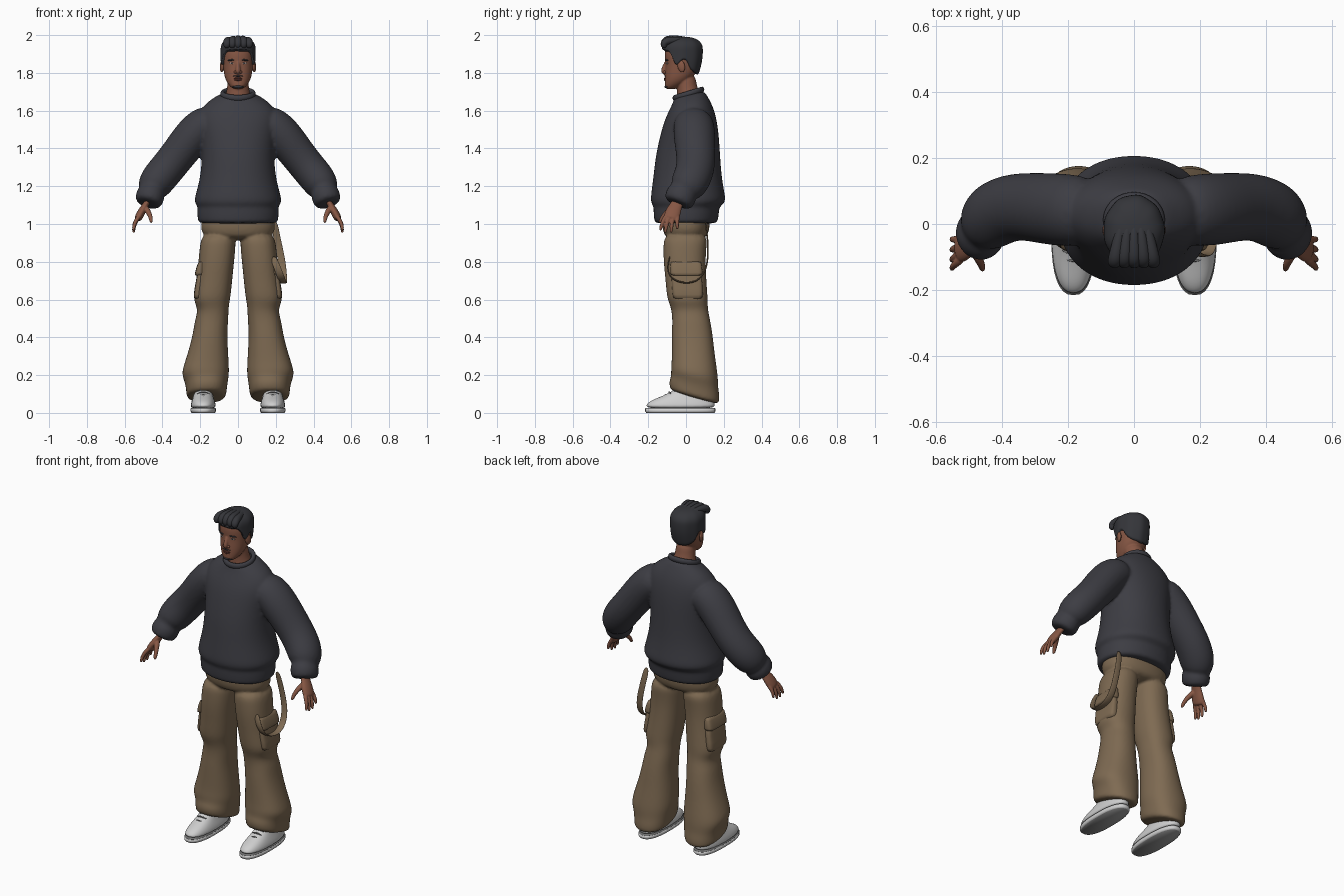
import bpy, bmesh, math
from mathutils import Vector


def material(name, rgb):
    m = bpy.data.materials.new(name)
    m.diffuse_color = (*rgb, 1)
    return m


KNIT = material("charcoal knit", (0.046, 0.046, 0.056))
CLOTH = material("khaki cloth", (0.21, 0.145, 0.085))
SKIN = material("brown skin", (0.24, 0.095, 0.058))
HAIR = material("black hair", (0.035, 0.036, 0.042))
SHOE = material("white leather", (0.62, 0.62, 0.62))
SOLE = material("grey rubber", (0.3, 0.3, 0.3))
LIP = material("dark lip", (0.14, 0.045, 0.035))
EYE = material("eye white", (0.36, 0.29, 0.26))
SEAM = material("dark lace", (0.16, 0.16, 0.16))


def ring(c, u, v, n=16, p=2.0):
    """Superellipse ring around c, spanned by half axes u and v."""
    pts = []
    for i in range(n):
        a = 2 * math.pi * i / n
        ca, sa = math.cos(a), math.sin(a)
        pts.append(Vector(c) + u * math.copysign(abs(ca) ** (2 / p), ca)
                   + v * math.copysign(abs(sa) ** (2 / p), sa))
    return pts


def stack(levels, s=1, n=16, p=2.0):
    """Level rings from (x, y, z, rx, ry, slope along y)."""
    return [ring((x * s, y, z), Vector((rx, 0, 0)), Vector((0, ry, k * ry)), n, p)
            for x, y, z, rx, ry, k in levels]


def tube(path, ref, s=1, n=12, flat=1.0):
    """Rings square to a path of (x, y, z, r); flat scales the second axis."""
    pts = [Vector((q[0] * s, q[1], q[2])) for q in path]
    out = []
    for i, q in enumerate(path):
        t = (pts[min(i + 1, len(pts) - 1)] - pts[max(i - 1, 0)]).normalized()
        u = (Vector(ref) - t * t.dot(Vector(ref))).normalized()
        out.append(ring(pts[i], u * q[3], t.cross(u) * q[3] * flat, n))
    return out


def finish(name, bm, mat, sub=0):
    bmesh.ops.recalc_face_normals(bm, faces=bm.faces)
    me = bpy.data.meshes.new(name)
    bm.to_mesh(me)
    bm.free()
    for f in me.polygons:
        f.use_smooth = True
    me.materials.append(mat)
    ob = bpy.data.objects.new(name, me)
    bpy.context.collection.objects.link(ob)
    if sub:
        ob.modifiers.new("round", 'SUBSURF').levels = sub
        ob.modifiers["round"].render_levels = sub
    return ob


def loft(name, ringsets, mat, sub=2, voxel=0.0, smooth=3, closed=False):
    """Skin each ring set; a voxel size fuses the sets into one surface."""
    bm = bmesh.new()
    for rings in ringsets:
        vs = [[bm.verts.new(p) for p in r] for r in rings]
        n = len(vs[0])
        for a, b in zip(vs, vs[1:] + vs[:1] if closed else vs[1:]):
            for i in range(n):
                bm.faces.new((a[i], a[(i + 1) % n], b[(i + 1) % n], b[i]))
        if not closed:
            bm.faces.new(vs[0])
            bm.faces.new(vs[-1])
    ob = finish(name, bm, mat, sub)
    if voxel:
        m = ob.modifiers.new("fuse", 'REMESH')
        m.mode, m.voxel_size, m.use_smooth_shade = 'VOXEL', voxel, True
        m = ob.modifiers.new("soften", 'SMOOTH')
        m.factor, m.iterations = 0.5, smooth
    return ob


def blob(name, loc, size, mat, rot=(0, 0, 0)):
    bm = bmesh.new()
    bmesh.ops.create_uvsphere(bm, u_segments=16, v_segments=10, radius=1)
    ob = finish(name, bm, mat)
    ob.location, ob.scale, ob.rotation_euler = loc, size, rot
    return ob


# Sweater: body with hem band, two ballooning sleeves with cuffs
body = stack([(0, 0, 1.0, .208, .163, 0), (0, 0, 1.015, .215, .17, 0), (0, .002, 1.075, .218, .176, 0),
              (0, .003, 1.092, .214, .175, 0), (0, .012, 1.115, .236, .202, 0), (0, .01, 1.16, .225, .196, 0),
              (0, .008, 1.25, .2, .182, 0), (0, .01, 1.36, .192, .172, 0), (0, .018, 1.46, .2, .158, 0),
              (0, .024, 1.54, .215, .142, 0), (0, .028, 1.6, .205, .122, .05), (0, .027, 1.645, .165, .1, .1),
              (0, .02, 1.675, .115, .085, .2), (0, .015, 1.69, .085, .075, .25)], n=24, p=2.15)
sleeve = [(.12, .035, 1.55, .1), (.19, .042, 1.52, .112), (.25, .045, 1.455, .112), (.31, .052, 1.375, .106),
          (.37, .052, 1.3, .104), (.425, .03, 1.235, .105), (.452, .0, 1.19, .094), (.457, -.014, 1.172, .072),
          (.461, -.022, 1.158, .086), (.474, -.04, 1.12, .081), (.479, -.047, 1.104, .066)]
loft("sweater", [body] + [tube(sleeve, (0, 1, 0), s, 16, .92) for s in (-1, 1)], KNIT, 2, .009, 4)

# Ribbed neck band
collar = []
for i in range(24):
    a = 2 * math.pi * i / 24
    d = Vector((math.cos(a), math.sin(a), 0))
    c = Vector((d.x * .083, .013 + d.y * .073, 1.689 + d.y * .022))
    collar.append(ring(c, d * .013, Vector((0, 0, .018)), 8))
loft("neck_band", [collar], KNIT, 1, closed=True)

# Trousers: hips and two wide legs with knee folds and stacked hems
leg = [(.1, 0, .96, .09, .118, 0), (.108, -.006, .88, .097, .116, 0), (.115, -.008, .8, .096, .113, 0),
       (.125, .0, .7, .096, .11, 0), (.137, .006, .62, .1, .11, 0), (.138, .012, .585, .094, .105, 0),
       (.131, .02, .545, .082, .098, 0), (.14, .028, .49, .09, .102, 0), (.148, .033, .42, .092, .11, -.05),
       (.157, .038, .33, .106, .115, -.1), (.168, .044, .25, .122, .122, -.15), (.173, .045, .205, .128, .127, -.2),
       (.168, .046, .165, .116, .126, -.25), (.167, .044, .13, .11, .136, -.28), (.168, .045, .1, .108, .134, -.28),
       (.17, .047, .076, .098, .126, -.28)]
hips = stack([(0, 0, 1.06, .19, .125, 0), (0, 0, 1.0, .2, .128, 0), (0, 0, .95, .196, .122, 0),
              (0, 0, .915, .15, .095, 0)], n=20, p=2.3)
loft("trousers", [hips] + [stack(leg, s, 16, 2.3) for s in (-1, 1)], CLOTH, 2, .008, 3)

# Cargo pockets with flaps, fly seam
for s in (-1, 1):
    loft("cargo_pocket", [stack([(.203, .01, .6, .025, .075, 0), (.207, .01, .615, .032, .082, 0),
                                 (.198, .005, .7, .024, .082, 0), (.192, .0, .79, .018, .08, 0)], s, 16, 4)], CLOTH, 1)
    loft("pocket_flap", [stack([(.2, .003, .725, .03, .086, 0), (.199, .003, .735, .031, .087, 0),
                                (.192, .0, .795, .022, .083, 0), (.19, .0, .803, .014, .08, 0)], s, 16, 4)], CLOTH, 1)

# Hanging strap looped on the left hip
strap = [(.19, .1, 1.02, .02), (.205, .115, .93, .02), (.228, .118, .83, .021), (.238, .105, .75, .022),
         (.24, .065, .7, .022), (.24, .01, .685, .022), (.235, -.05, .695, .022), (.225, -.09, .725, .021),
         (.205, -.1, .775, .02), (.185, -.085, .83, .018)]
loft("hip_strap", [tube(strap, (1, 0, 0), 1, 8, .22)], CLOTH, 2)

# Shoes: sole, upper, toe cap line, laces
for s in (-1, 1):
    sole = loft("sole", [stack([(.184, -.03, 0, .062, .18, 0), (.184, -.03, .008, .067, .186, 0),
                                (.184, -.03, .022, .067, .186, 0)], s, 32, 2.5)], SHOE, 0)
    sole.data.materials.append(SOLE)
    for f in sole.data.polygons:
        if f.normal.z < -.9:
            f.material_index = 1
    loft("sole_seam", [stack([(.184, -.03, .02, .066, .184, 0), (.184, -.03, .025, .066, .184, 0)], s, 32, 2.5)], SEAM, 0)
    loft("shoe_upper", [stack([(.184, -.03, .02, .067, .186, 0), (.184, -.029, .045, .067, .184, 0),
                               (.184, -.018, .068, .06, .166, 0), (.184, .012, .092, .052, .13, 0),
                               (.183, .035, .12, .047, .1, 0), (.182, .045, .15, .043, .08, 0)], s, 20, 2.4)], SHOE, 2)
    for y, z, w in ((-.135, .083, .032), (-.112, .096, .034), (-.09, .111, .034), (-.07, .126, .033)):
        lace = [(.184 + w * k, y + .012 * k * k, z - .013 * k * k, .0045) for k in (-1, -.5, 0, .5, 1)]
        loft("shoe_lace", [tube(lace, (0, 0, 1), s, 8)], SEAM, 1)

# Hands: palm, four fingers and thumb
for s in (-1, 1):
    parts = [tube([(.472, -.035, 1.13, .034), (.49, -.052, 1.1, .033), (.508, -.066, 1.07, .043),
                   (.526, -.077, 1.035, .044), (.532, -.081, 1.022, .036)], (0, 1, 0), s, 12, .5)]
    for y, dy, drop in ((-.11, -.026, .06), (-.09, -.02, .072), (-.069, -.01, .07), (-.048, .002, .052)):
        parts.append(tube([(.52, y + .008, 1.045, .013), (.536, y + dy * .3, 1.025, .0125),
                           (.55, y + dy * .7, 1.03 - drop * .55, .011),
                           (.553, y + dy, 1.03 - drop, .009), (.552, y + dy, 1.024 - drop, .004)], (0, 1, 0), s, 8))
    parts.append(tube([(.492, -.065, 1.09, .018), (.476, -.097, 1.066, .016), (.463, -.122, 1.04, .013),
                       (.459, -.138, 1.012, .01), (.459, -.14, 1.005, .004)], (0, 1, 0), s, 8))
    loft("hand", parts, SKIN, 2, .004, 2)

# Head and neck
skull = stack([(0, -.082, 1.714, .022, .026, 0), (0, -.074, 1.724, .038, .039, 0), (0, -.057, 1.745, .057, .056, 0),
               (0, -.038, 1.775, .071, .075, 0), (0, -.026, 1.81, .077, .086, 0), (0, -.02, 1.85, .081, .089, 0),
               (0, -.02, 1.885, .084, .094, 0), (0, -.02, 1.93, .08, .092, 0), (0, -.02, 1.965, .055, .065, 0)], n=20, p=2.2)
neck = stack([(0, .015, 1.65, .078, .07, .2), (0, .012, 1.69, .064, .058, .2), (0, .003, 1.74, .056, .053, 0),
              (0, -.005, 1.8, .056, .055, 0)])
nose = tube([(0, -.1, 1.868, .008), (0, -.11, 1.845, .01), (0, -.12, 1.82, .013), (0, -.121, 1.806, .015),
             (0, -.106, 1.797, .012)], (1, 0, 0), 1, 10)
loft("head", [skull, neck, nose], SKIN, 2, .005, 2)

# Facial features
blob("upper_lip", (0, -.11, 1.771, ), (.025, .007, .0045), LIP)
blob("lower_lip", (0, -.109, 1.763), (.021, .008, .0055), LIP)
blob("moustache", (0, -.109, 1.783), (.026, .006, .004), HAIR)
blob("chin_beard", (0, -.1, 1.727), (.03, .015, .009), HAIR)
for s in (-1, 1):
    blob("eye", (s * .034, -.1, 1.851), (.014, .005, .0055), EYE, (0, 0, s * .25))
    blob("iris", (s * .033, -.1035, 1.851), (.005, .003, .005), HAIR)
    blob("brow", (s * .036, -.101, 1.868), (.021, .007, .0045), HAIR, (0, s * .08, s * .3))
    blob("nostril_wing", (s * .013, -.112, 1.804), (.009, .01, .008), SKIN)
    blob("ear", (s * .085, -.025, 1.835), (.01, .02, .032), SKIN, (.2, 0, s * -.3))

# Hair cap with a hairline that drops from brow to sideburn to nape
LINE = ((0, 1.928), (45, 1.92), (58, 1.895), (66, 1.835), (78, 1.832), (86, 1.87), (104, 1.868),
        (116, 1.81), (140, 1.785), (180, 1.775))


def hairline(deg):
    for (a, za), (b, zb) in zip(LINE, LINE[1:]):
        if deg <= b:
            return za + (zb - za) * (deg - a) / (b - a)
    return LINE[-1][1]


cap = []
for j in range(13):
    row = []
    for i in range(48):
        deg = i * 7.5
        a, low = math.radians(deg), hairline(min(deg, 360 - deg))
        if j < 6:  # side wall
            z = low + (1.93 - low) * j / 6
            r = 1 - .28 * max(0, (1.9 - z) / .13) ** 1.6 * max(0, -math.cos(a))
        else:      # crown dome
            b = math.radians((j - 6) / 6 * 86)
            z, r = 1.93 + .062 * math.sin(b), math.cos(b) ** .75
        r *= 1 + .012 * math.sin(9 * a)
        row.append(Vector((.093 * r * math.sin(a), -.019 - .108 * r * math.cos(a), z)))
    cap.append(row)
loft("hair_cap", [cap], HAIR, 1)

# Swept-back quiff locks
for x, h in ((-.06, 0), (-.03, .005), (0, .007), (.03, .006), (.06, 0)):
    lock = [(x, -.112, 1.93, .012), (x, -.121, 1.95, .021), (x * .95, -.108, 1.968 + h, .024),
            (x * .85, -.07, 1.974 + h, .02), (x * .7, -.02, 1.974 + h, .016), (x * .5, .02, 1.972, .008)]
    loft("hair_lock", [tube(lock, (1, 0, 0), 1, 10)], HAIR, 2)
